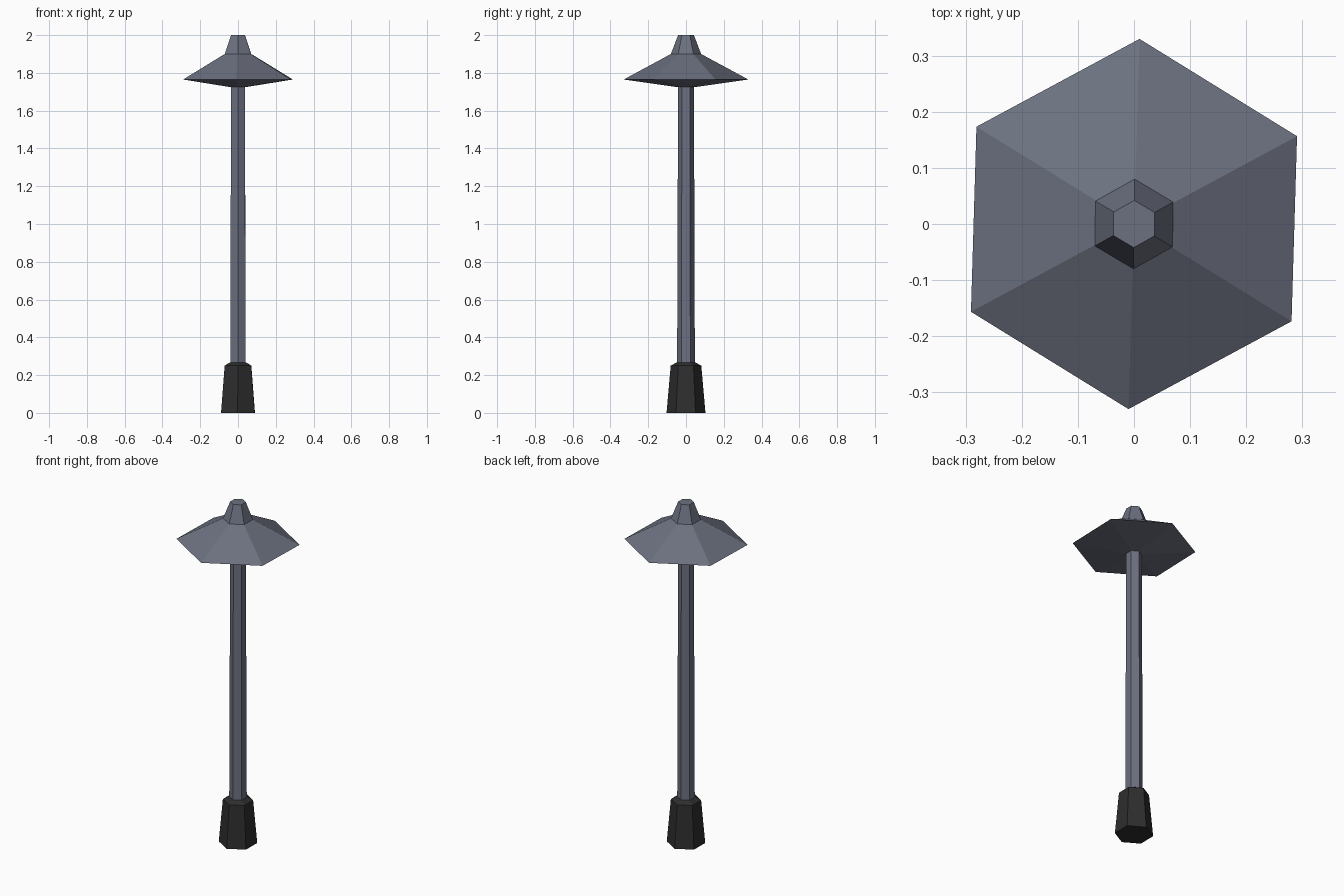
import bpy, bmesh, math

if "Cube" in bpy.data.objects:
    bpy.data.objects.remove(bpy.data.objects["Cube"])


def material(name, rgb):
    m = bpy.data.materials.new(name)
    m.diffuse_color = (*rgb, 1.0)
    m.use_nodes = True
    m.node_tree.nodes["Principled BSDF"].inputs["Base Color"].default_value = m.diffuse_color
    return m


slate = material("slate grey metal", (0.15, 0.165, 0.215))
black = material("black base", (0.027, 0.027, 0.027))


def hex_loft(name, rings, mat, turn=29.2):
    """Closed six-sided loft through (radius, height) rings."""
    bm = bmesh.new()
    loops = []
    for r, z in rings:
        loops.append([bm.verts.new((r * math.cos(math.radians(turn + 60 * i)),
                                    r * math.sin(math.radians(turn + 60 * i)), z))
                      for i in range(6)])
    for a, b in zip(loops, loops[1:]):
        for i in range(6):
            j = (i + 1) % 6
            bm.faces.new((a[i], a[j], b[j], b[i]))
    bm.faces.new(loops[0][::-1])
    bm.faces.new(loops[-1])
    bmesh.ops.recalc_face_normals(bm, faces=bm.faces)
    me = bpy.data.meshes.new(name)
    bm.to_mesh(me)
    bm.free()
    me.materials.append(mat)
    ob = bpy.data.objects.new(name, me)
    bpy.context.collection.objects.link(ob)
    return ob


# Tapered foot with a bevelled top
hex_loft("base", [(0.103, 0), (0.081, 0.25), (0.05, 0.267)], black)
# Slim pole
hex_loft("pole", [(0.047, 0.25), (0.042, 1.74)], slate)
# Wide shade with a shallow underside
hex_loft("shade", [(0.042, 1.724), (0.33, 1.765), (0.08, 1.9)], slate, 28.3)
# Tapered cap
hex_loft("cap", [(0.08, 1.9), (0.042, 2.0)], slate)
